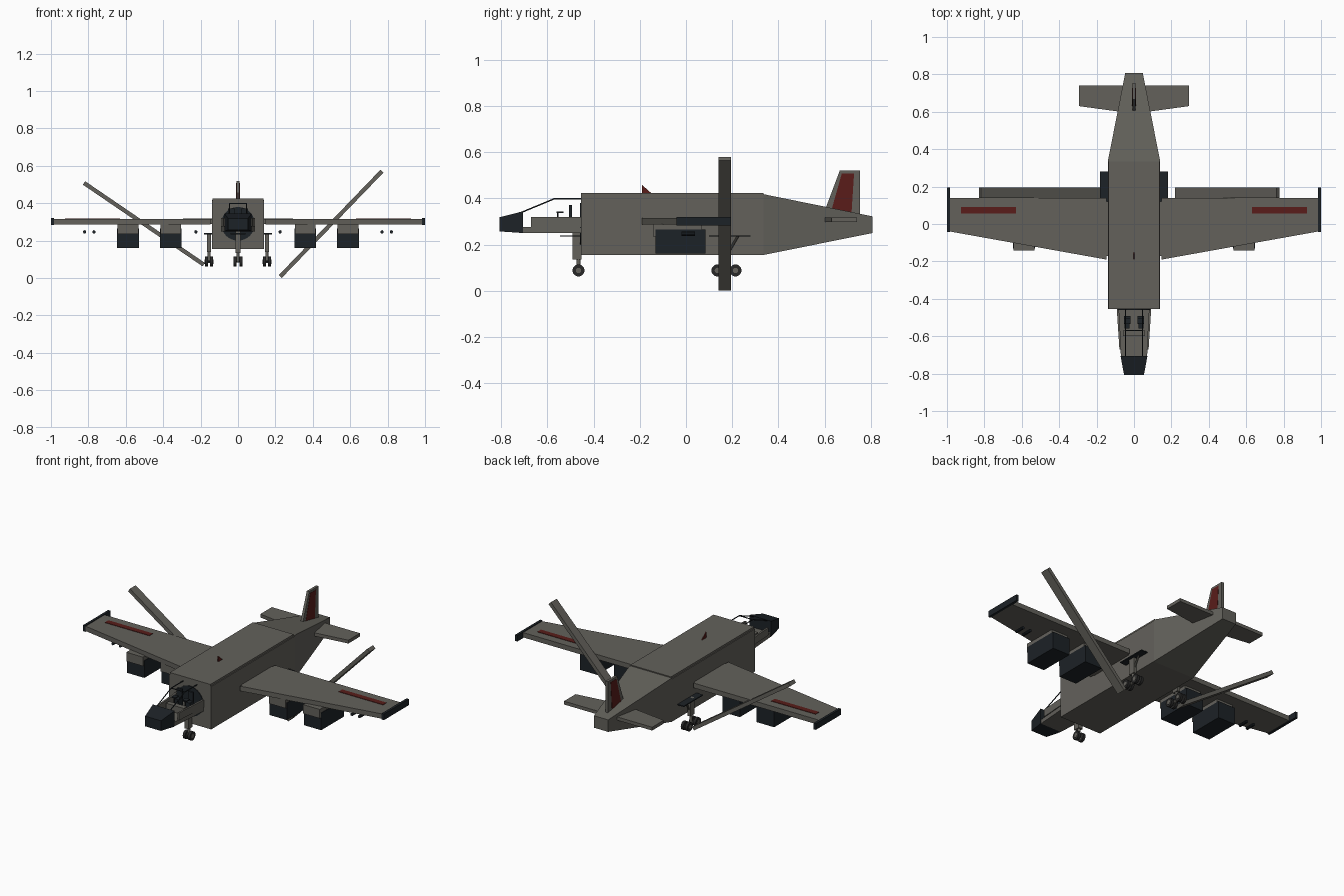
import bpy, math
from mathutils import Vector

if "Cube" in bpy.data.objects:
    bpy.data.objects.remove(bpy.data.objects["Cube"])


def material(name, rgb):
    m = bpy.data.materials.new(name)
    m.diffuse_color = (*rgb, 1)
    m.use_nodes = True
    m.node_tree.nodes["Principled BSDF"].inputs["Base Color"].default_value = m.diffuse_color
    return m


HULL = material("hull_grey", (0.125, 0.12, 0.105))
DARK = material("dark_panel", (0.012, 0.016, 0.02))
RED = material("red_marking", (0.1, 0.012, 0.01))
TYRE = material("tyre", (0.02, 0.02, 0.02))


def mesh(name, verts, faces, mat):
    me = bpy.data.meshes.new(name)
    me.from_pydata(verts, [], faces)
    me.materials.append(mat)
    ob = bpy.data.objects.new(name, me)
    bpy.context.collection.objects.link(ob)
    return ob


def prism(name, lower, upper, mat):
    """Solid joining two matching outlines."""
    n = len(lower)
    faces = [tuple(reversed(range(n))), tuple(range(n, 2 * n))]
    faces += [(i, (i + 1) % n, n + (i + 1) % n, n + i) for i in range(n)]
    ob = mesh(name, list(lower) + list(upper), faces, mat)
    import bmesh
    bm = bmesh.new()
    bm.from_mesh(ob.data)
    bmesh.ops.recalc_face_normals(bm, faces=bm.faces)
    bm.to_mesh(ob.data)
    bm.free()
    return ob


def plan(name, pts, z0, z1, mat):
    return prism(name, [(x, y, z0) for x, y in pts], [(x, y, z1) for x, y in pts], mat)


def side(name, pts, x0, x1, mat):
    return prism(name, [(x0, y, z) for y, z in pts], [(x1, y, z) for y, z in pts], mat)


def box(name, x, y, z, mat):
    return plan(name, [(x[0], y[0]), (x[1], y[0]), (x[1], y[1]), (x[0], y[1])], z[0], z[1], mat)


def loft(name, a, b, mat):
    """Box between two cross-sections given as (y, half width, z low, z high)."""
    def ring(s):
        y, w, lo, hi = s
        return [(-w, y, lo), (w, y, lo), (w, y, hi), (-w, y, hi)]
    return prism(name, ring(a), ring(b), mat)


def rod(name, a, b, r, mat, n=12):
    a, b = Vector(a), Vector(b)
    bpy.ops.mesh.primitive_cylinder_add(vertices=n, radius=r, depth=(b - a).length, location=(a + b) / 2)
    ob = bpy.context.object
    ob.name = name
    ob.rotation_euler = (b - a).to_track_quat('Z', 'Y').to_euler()
    ob.data.materials.append(mat)
    return ob


def wheel(name, x, y):
    ob = rod(name, (x - .008, y, .088), (x + .008, y, .088), .026, TYRE, 20)
    bpy.ops.object.shade_smooth_by_angle()
    rod(name + "_hub", (x - .009, y, .088), (x + .009, y, .088), .012, HULL, 12)


# Fuselage, roof slab and tapering tail
box("fuselage", (-.14, .14), (-.455, .335), (.155, .412), HULL)
box("roof_slab", (-.135, .135), (-.455, .335), (.412, .424), HULL)
loft("tail_cone", (.335, .14, .155, .418), (.807, .047, .25, .322), HULL)
side("roof_blade", [(-.19, .424), (-.152, .424), (-.19, .458)], -.003, .003, RED)

# Nose with open cockpit
loft("nose_cone", (-.807, .053, .257, .318), (-.705, .072, .25, .344), DARK)
loft("cockpit_floor", (-.705, .07, .25, .275), (-.455, .088, .25, .275), HULL)
rod("bulkhead_disc", (0, -.459, .29), (0, -.45, .29), .09, DARK, 32)
box("dashboard", (-.06, .06), (-.60, -.57), (.275, .315), HULL)
for s in (-1, 1):
    plan("cockpit_wall", [(s * .068, -.67), (s * .078, -.67), (s * .092, -.455), (s * .08, -.455)],
         .275, .32, HULL)
    box("seat_base", (s * .037 - .017, s * .037 + .017), (-.535, -.495), (.275, .32), DARK)
    box("seat_back", (s * .037 - .017, s * .037 + .017), (-.505, -.493), (.31, .372), DARK)
    rod("control_stick", (s * .037, -.555, .275), (s * .037, -.555, .34), .003, DARK, 8)
    box("control_grip", (s * .037 - .014, s * .037 + .014), (-.56, -.53), (.336, .342), DARK)
    rod("canopy_strut", (s * .045, -.71, .34), (s * .045, -.57, .398), .003, DARK, 8)
    rod("canopy_rail", (s * .045, -.57, .398), (s * .045, -.455, .398), .003, DARK, 8)
rod("canopy_hoop", (-.045, -.57, .398), (.045, -.57, .398), .003, DARK, 8)

# Wings, tip plates, markings, pods and small under-wing pins
for s in (-1, 1):
    plan("wing", [(s * .148, -.19), (s * .985, -.04), (s * .985, .14), (s * .148, .14)], .287, .316, HULL)
    box("wing_root", (s * .13, s * .149), (-.17, .12), (.289, .314), HULL)
    box("wing_tip", (s * .985, s * 1.0), (-.042, .195), (.283, .32), DARK)
    box("wing_stripe", (s * .63, s * .925), (.057, .09), (.31, .3185), RED)
    for x in (.36, .588):
        c = s * x
        box("pod", (c - .058, c + .058), (-.132, .085), (.162, .265), DARK)
        box("pod_mount", (c - .055, c + .055), (-.142, .07), (.236, .29), HULL)
    for x in (.225, .77, .82):
        rod("under_wing_pin", (s * x, -.02, .247), (s * x, .04, .247), .009, DARK, 10)

# Skewed flap bars behind the wings
for name, cx, length, deg in (("left_flap", -.503, .775, 34.3), ("right_flap", .498, .783, -46)):
    ob = box(name, (-length / 2, length / 2), (.14, .195), (-.011, .011), HULL)
    ob.location = (cx, 0, .29)
    ob.rotation_euler = (0, math.radians(deg), 0)

# Tail surfaces
side("tail_fin", [(.592, .325), (.665, .52), (.753, .52), (.753, .30), (.62, .30)], -.008, .008, HULL)
side("fin_marking", [(.628, .345), (.674, .508), (.727, .508), (.716, .338)], -.0095, .0095, RED)
plan("stabilizer", [(-.293, .63), (0, .59), (.293, .63), (.293, .74), (-.293, .74)], .298, .318, HULL)

# Nose gear
box("nose_gear_plate", (-.04, .04), (-.545, -.455), (.234, .24), DARK)
box("nose_gear_leg", (-.014, .014), (-.49, -.452), (.135, .25), HULL)
rod("nose_gear_strut", (0, -.465, .14), (0, -.465, .085), .008, HULL)
rod("nose_axle", (-.02, -.465, .088), (.02, -.465, .088), .006, DARK)
for s in (-1, 1):
    wheel("nose_wheel", s * .016, -.465)

# Main gear with four-wheel bogies
for s in (-1, 1):
    c = s * .155
    box("main_gear_plate", (s * .12, s * .182), (.10, .28), (.234, .24), DARK)
    box("main_gear_leg", (c - .01, c + .01), (.155, .195), (.14, .24), HULL)
    rod("main_gear_strut", (c, .175, .15), (c, .175, .085), .008, HULL)
    rod("main_gear_brace", (c, .225, .237), (c, .18, .16), .005, HULL, 8)
    box("bogie_beam", (c - .006, c + .006), (.135, .215), (.08, .095), HULL)
    for y in (.136, .214):
        rod("bogie_axle", (c - .02, y, .088), (c + .02, y, .088), .005, DARK, 8)
        for t in (-1, 1):
            wheel("main_wheel", c + t * .014, y)
